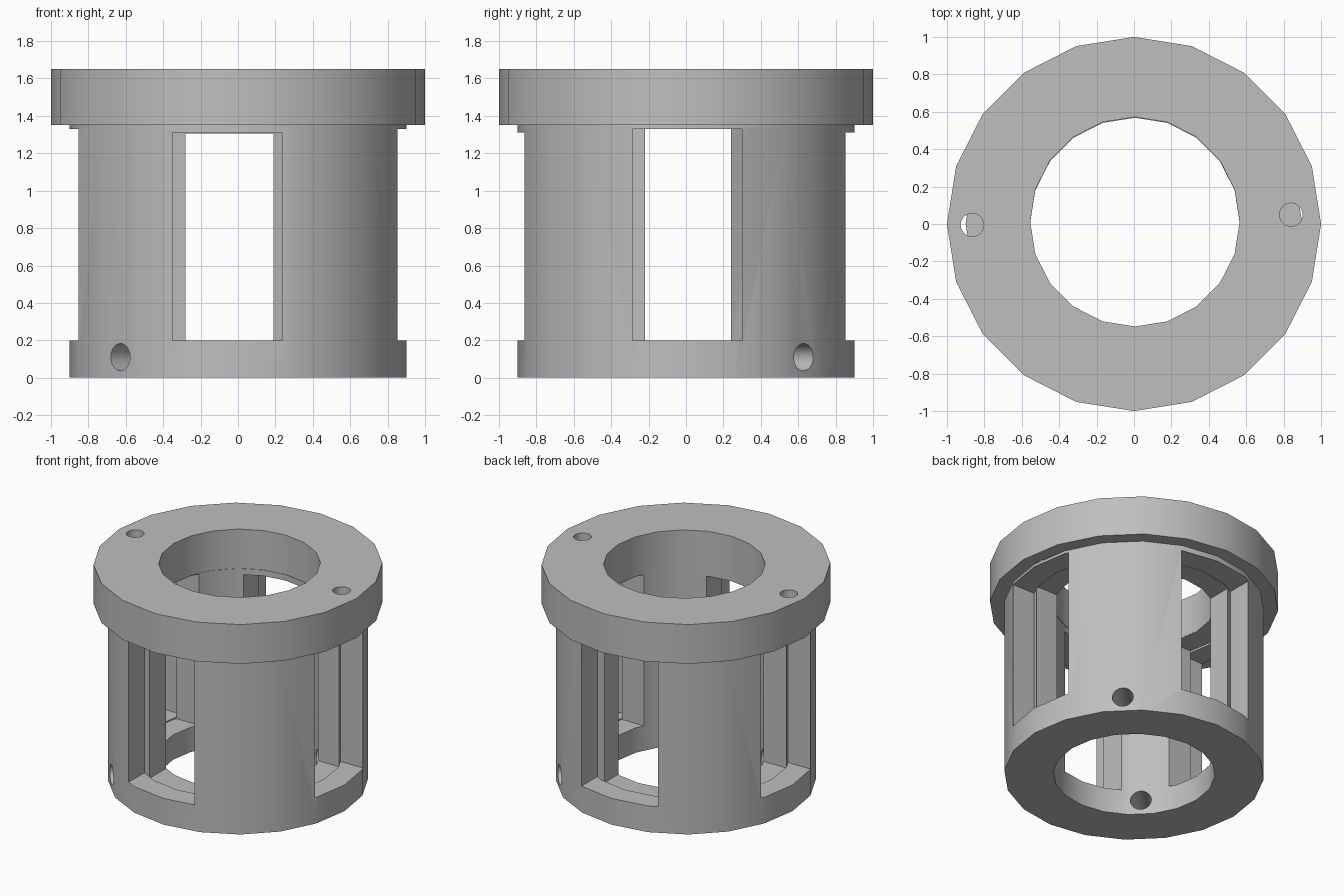
import bpy, bmesh, math
from mathutils import Matrix, Vector

if "Cube" in bpy.data.objects:
    bpy.data.objects.remove(bpy.data.objects["Cube"])

grey = bpy.data.materials.new("plain grey")
grey.diffuse_color = (0.52, 0.52, 0.52, 1)
grey.use_nodes = True
grey.node_tree.nodes["Principled BSDF"].inputs["Base Color"].default_value = grey.diffuse_color


def make_object(name, bm):
    bmesh.ops.recalc_face_normals(bm, faces=bm.faces[:])
    mesh = bpy.data.meshes.new(name)
    bm.to_mesh(mesh)
    bm.free()
    obj = bpy.data.objects.new(name, mesh)
    mesh.materials.append(grey)
    bpy.context.collection.objects.link(obj)
    return obj


def ring(name, r_in, r_out, z0, z1, hole=(0, 0), n=20):
    """Faceted tube with an optionally off-centre bore."""
    bm = bmesh.new()
    loops = []
    for r, z, c in ((r_in, z0, hole), (r_out, z0, (0, 0)),
                    (r_out, z1, (0, 0)), (r_in, z1, hole)):
        loops.append([bm.verts.new((c[0] + r * math.cos(math.tau * i / n),
                                    c[1] + r * math.sin(math.tau * i / n), z))
                      for i in range(n)])
    for k in range(4):
        a, b = loops[k], loops[(k + 1) % 4]
        for i in range(n):
            j = (i + 1) % n
            bm.faces.new((a[i], a[j], b[j], b[i]))
    return make_object(name, bm)


def box(lo, hi):
    bm = bmesh.new()
    lo, hi = Vector(lo), Vector(hi)
    bmesh.ops.create_cube(bm, size=1, matrix=Matrix.Translation((lo + hi) / 2)
                          @ Matrix.Diagonal((*(hi - lo), 1)))
    return make_object("window_cutter", bm)


def rod(centre, radius, length, rot=Matrix()):
    bm = bmesh.new()
    bmesh.ops.create_cone(bm, cap_ends=True, segments=24, radius1=radius,
                          radius2=radius, depth=length,
                          matrix=Matrix.Translation(centre) @ rot)
    return make_object("hole_cutter", bm)


def cut(obj, cutters):
    bpy.context.view_layer.objects.active = obj
    for c in cutters:
        mod = obj.modifiers.new("cut", 'BOOLEAN')
        mod.operation = 'DIFFERENCE'
        mod.solver = 'EXACT'
        mod.object = c
        bpy.ops.object.modifier_apply(modifier=mod.name)
        bpy.data.objects.remove(c)


def windows(front, back, side, floor, z_front, z_side):
    """Four openings, one per side, each given by its two edges."""
    return [box((front[0], -1.2, floor), (front[1], -0.3, z_front)),
            box((back[0], 0.3, floor), (back[1], 1.2, z_front)),
            box((0.3, side[0], floor), (1.2, side[1], z_side)),
            box((-1.2, side[0], floor), (-0.3, side[1], z_side))]


def cross_hole():
    # diagonal pin hole through the base
    rot = Matrix.Rotation(math.pi / 4, 4, 'Z') @ Matrix.Rotation(math.pi / 2, 4, 'Y')
    return rod((0, 0, 0.11), 0.073, 2.4, rot)


# Outer shell with wide windows
outer = ring("outer_shell", 0.73, 0.9, 0, 1.35)
cut(outer, windows((-0.35, 0.235), (-0.34, 0.285), (-0.285, 0.3), 0.2, 1.31, 1.33)
    + [cross_hole()])

# Inner shell with narrower windows, leaving stepped posts
inner = ring("inner_shell", 0.56, 0.73, 0, 1.35, (0.005, 0.008))
cut(inner, windows((-0.28, 0.19), (-0.29, 0.2), (-0.22, 0.24), 0.19, 1.305, 1.345)
    + [cross_hole()])

# Top flange with two screw holes
flange = ring("top_flange", 0.56, 1.0, 1.35, 1.65, (0.005, 0.012))
cut(flange, [rod((-0.865, -0.005, 1.5), 0.062, 0.6),
             rod((0.84, 0.05, 1.5), 0.062, 0.6)])

# Smooth the round walls, keep hard edges
bpy.ops.object.select_all(action='DESELECT')
for o in (outer, inner, flange):
    o.select_set(True)
bpy.context.view_layer.objects.active = outer
bpy.ops.object.shade_smooth_by_angle(angle=math.radians(30))
